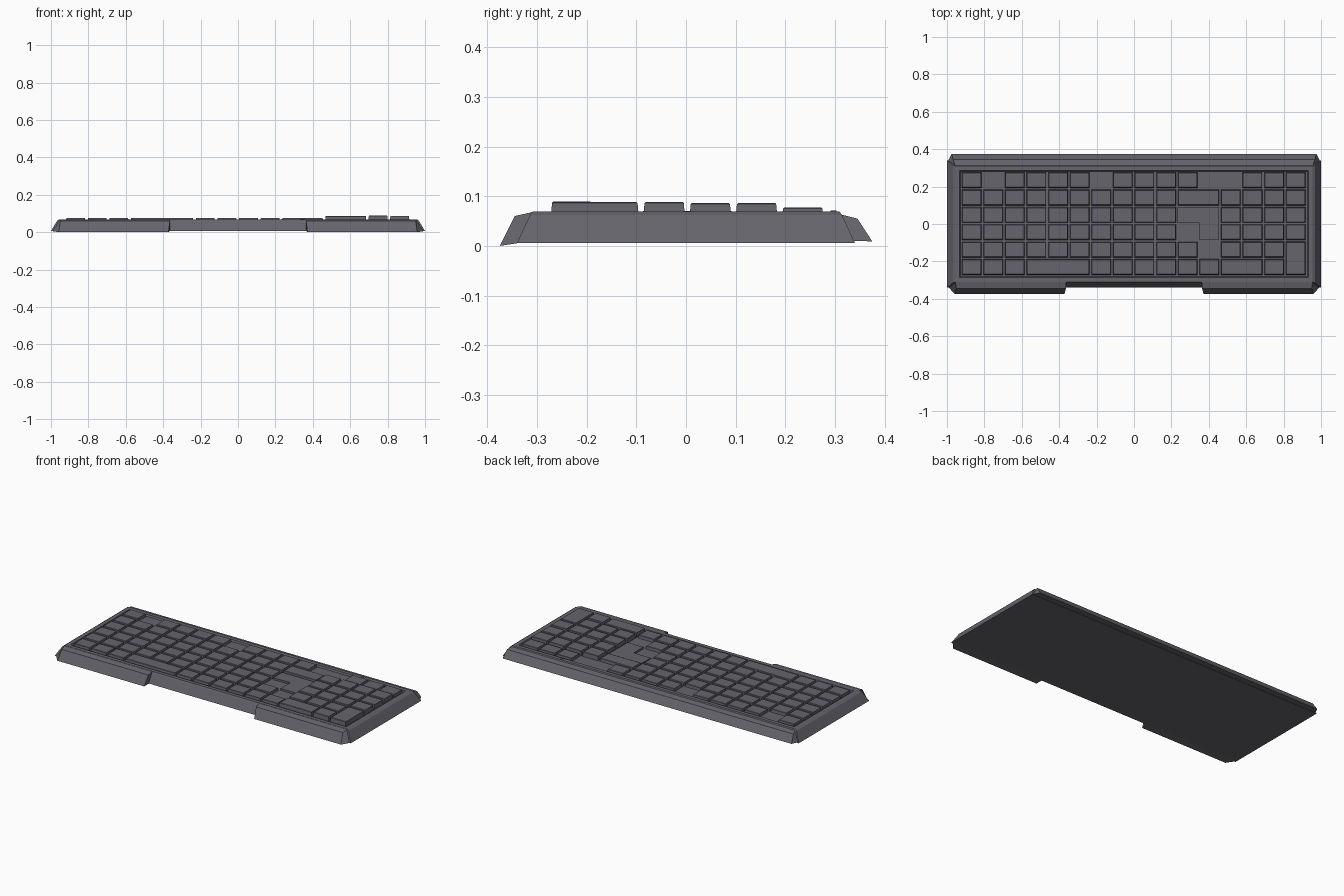
import bpy, bmesh

if "Cube" in bpy.data.objects:
    bpy.data.objects.remove(bpy.data.objects["Cube"])

PITCH_X, PITCH_Y = 0.1155, 0.093
X0, Y0 = -0.868, 0.235
FLOOR = 0.058

# Dark grey plastic with a slight blue tint
plastic = bpy.data.materials.new("dark_plastic")
plastic.diffuse_color = (0.13, 0.128, 0.15, 1)
plastic.use_nodes = True
plastic.node_tree.nodes["Principled BSDF"].inputs["Base Color"].default_value = plastic.diffuse_color


def finish(name, bm):
    bmesh.ops.recalc_face_normals(bm, faces=bm.faces[:])
    me = bpy.data.meshes.new(name)
    bm.to_mesh(me)
    bm.free()
    me.materials.append(plastic)
    ob = bpy.data.objects.new(name, me)
    bpy.context.collection.objects.link(ob)
    return ob


def loft(bm, rings):
    """Skin closed rings of points and cap both ends."""
    vs = [[bm.verts.new(p) for p in r] for r in rings]
    n = len(vs[0])
    for a, b in zip(vs, vs[1:]):
        for i in range(n):
            j = (i + 1) % n
            bm.faces.new((a[i], a[j], b[j], b[i]))
    bm.faces.new(vs[0])
    bm.faces.new(vs[-1])


def rect(hx, hy, z, cx=0, cy=0):
    return [(cx + sx * hx, cy + sy * hy, z)
            for sx, sy in ((-1, -1), (1, -1), (1, 1), (-1, 1))]


# Case: sloped sides, bevelled rim and recessed key bed
bm = bmesh.new()
loft(bm, [rect(1.0, 0.34, 0.006),
          rect(0.967, 0.314, 0.062), rect(0.955, 0.309, 0.069),
          rect(0.932, 0.286, 0.069), rect(0.928, 0.282, FLOOR)])
finish("case", bm)

# Front lips, left and right, leaving a gap in the middle: (y, z, inner x, outer x)
lip = [(-0.309, 0.068, 0.362, 0.955), (-0.345, 0.060, 0.364, 0.950),
       (-0.375, 0.000, 0.372, 0.958), (-0.335, 0.006, 0.364, 0.995)]
for side, s in (("left", -1), ("right", 1)):
    bm = bmesh.new()
    loft(bm, [[(s * a, y, z) for y, z, a, b in lip],
              [(s * b, y, z) for y, z, a, b in lip]])
    finish("front_lip_" + side, bm)

# Back lip along the full width: (y, z, half width)
back = [(0.309, 0.064, 0.955), (0.345, 0.055, 0.968),
        (0.375, 0.009, 0.975), (0.335, 0.010, 0.995)]
bm = bmesh.new()
loft(bm, [[(s * w, y, z) for y, z, w in back] for s in (-1, 1)])
finish("back_lip", bm)


def key(bm, col, row, top, cols=1, rows=1):
    """Tapered keycap covering a number of grid cells."""
    cx = X0 + (col + (cols - 1) / 2) * PITCH_X
    cy = Y0 - (row + (rows - 1) / 2) * PITCH_Y
    hx = cols * PITCH_X / 2 - 0.005
    hy = rows * PITCH_Y / 2 - 0.004
    loft(bm, [rect(hx, hy, FLOOR - 0.004, cx, cy),
              rect(hx - 0.003, hy - 0.003, top - 0.002, cx, cy),
              rect(hx - 0.006, hy - 0.005, top, cx, cy)])


# Main block keys
MAIN = 0.077
bm = bmesh.new()
for c in (0, 2, 3, 4, 5, 7, 8, 9, 10):
    key(bm, c, 0, MAIN)
for r in range(1, 5):
    for c in range(10):
        key(bm, c, r, MAIN)
key(bm, 10, 4, MAIN)
key(bm, 10, 1, MAIN, cols=2)
for c in (0, 1, 2, 6, 7, 8, 9, 10, 11):
    key(bm, c, 5, MAIN)
finish("main_keys", bm)

# Space bar
bm = bmesh.new()
key(bm, 3, 5, MAIN, cols=3)
finish("space_bar", bm)

# L-shaped enter key, lower than its neighbours
xa, xb, xc = (X0 + k * PITCH_X for k in (9.54, 10.54, 11.46))
ya, yb, yc = (Y0 - k * PITCH_Y for k in (1.54, 2.46, 3.46))
outline = [(xa, ya), (xc, ya), (xc, yc), (xb, yc), (xb, yb), (xa, yb)]
bm = bmesh.new()
loft(bm, [[(x, y, z) for x, y in outline] for z in (FLOOR - 0.004, 0.070)])
finish("enter_key", bm)

# Number pad keys, raised
bm = bmesh.new()
for c in (13, 14, 15):
    key(bm, c, 0, 0.077)
for r, top in ((1, 0.086), (2, 0.086), (3, 0.088), (4, 0.087)):
    for c in range(12, 16):
        if (c, r) != (15, 4):
            key(bm, c, r, top)
key(bm, 12, 5, 0.086, cols=2)
key(bm, 14, 5, 0.089)
key(bm, 15, 4, 0.088, rows=2)
finish("number_pad_keys", bm)

# Indicator light on the rim
bm = bmesh.new()
loft(bm, [rect(0.008, 0.006, z, 0.632, 0.297) for z in (0.066, 0.071)])
finish("indicator_light", bm)
